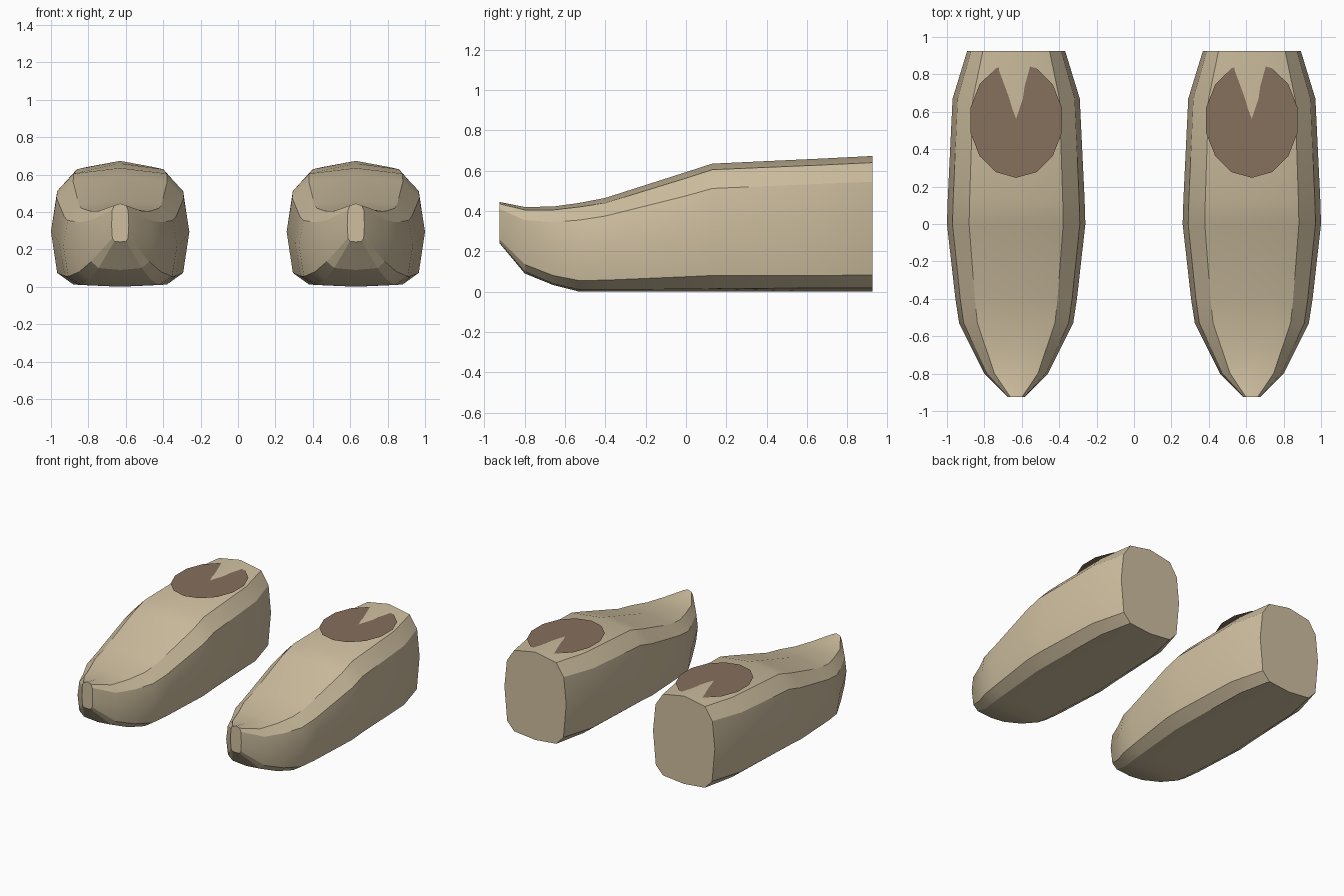
import bpy, math

if "Cube" in bpy.data.objects:
    bpy.data.objects.remove(bpy.data.objects["Cube"])


def material(name, rgb):
    m = bpy.data.materials.new(name)
    m.diffuse_color = (*rgb, 1)
    m.use_nodes = True
    m.node_tree.nodes["Principled BSDF"].inputs["Base Color"].default_value = m.diffuse_color
    return m


def add_mesh(name, verts, faces, mat, x):
    me = bpy.data.meshes.new(name)
    me.from_pydata(verts, [], faces)
    me.materials.append(mat)
    ob = bpy.data.objects.new(name, me)
    ob.location.x = x
    bpy.context.collection.objects.link(ob)
    return ob


wood = material("wood", (0.62, 0.52, 0.35))
lining = material("lining", (0.24, 0.16, 0.11))

# Cross-section half widths, from bottom centre to top centre, as fractions
RATIO = (0, 0.68, 0.91, 1.0, 0.92, 0.68, 0)

# Stations: y, half width, heights from bottom centre to top centre
STATIONS = [
    (-0.925, 0.046, (0.24, 0.243, 0.26, 0.33, 0.41, 0.435, 0.445)),
    (-0.80, 0.17, (0.09, 0.10, 0.135, 0.25, 0.355, 0.405, 0.42)),
    (-0.66, 0.24, (0.033, 0.04, 0.08, 0.225, 0.345, 0.405, 0.422)),
    (-0.53, 0.305, (0.0, 0.01, 0.055, 0.222, 0.355, 0.42, 0.44)),
    (-0.40, 0.325, (0.0, 0.01, 0.057, 0.235, 0.375, 0.44, 0.465)),
    (0.0, 0.37, (0.0, 0.013, 0.074, 0.295, 0.475, 0.563, 0.593)),
    (0.13, 0.366, (0.0, 0.015, 0.08, 0.315, 0.512, 0.605, 0.635)),
    (0.67, 0.34, (0.0, 0.018, 0.08, 0.33, 0.535, 0.628, 0.66)),
    (0.925, 0.262, (0.0, 0.018, 0.083, 0.34, 0.545, 0.64, 0.673)),
]

# Clog body: rings lofted from toe to heel, capped at both ends
body_verts, body_faces = [], []
for y, w, zs in STATIONS:
    right = [(r * w, y, z) for r, z in zip(RATIO, zs)]
    left = [(-a, b, c) for a, b, c in reversed(right[1:-1])]
    body_verts += right + left
n = 12
for s in range(len(STATIONS) - 1):
    for i in range(n):
        a, b = s * n + i, s * n + (i + 1) % n
        body_faces.append((a, a + n, b + n, b)[::-1])
body_faces.append(tuple(range(n)))
last = (len(STATIONS) - 1) * n
body_faces.append(tuple(last + i for i in reversed(range(n))))

# Foot opening: flat oval that the rising instep ridge pokes through
angles = [2 * math.pi * i / 14 - math.pi / 2 for i in range(14)]
oval = [(0.25 * math.cos(a), 0.555 + 0.308 * math.sin(a), 0.655) for a in angles]

for side, x in (("left", -0.63), ("right", 0.63)):
    clog = add_mesh(side + "_clog", body_verts, body_faces, wood, x)
    bpy.ops.object.select_all(action='DESELECT')
    clog.select_set(True)
    bpy.context.view_layer.objects.active = clog
    bpy.ops.object.shade_smooth_by_angle(angle=math.radians(20))
    add_mesh(side + "_opening", oval, [tuple(range(14))], lining, x)
